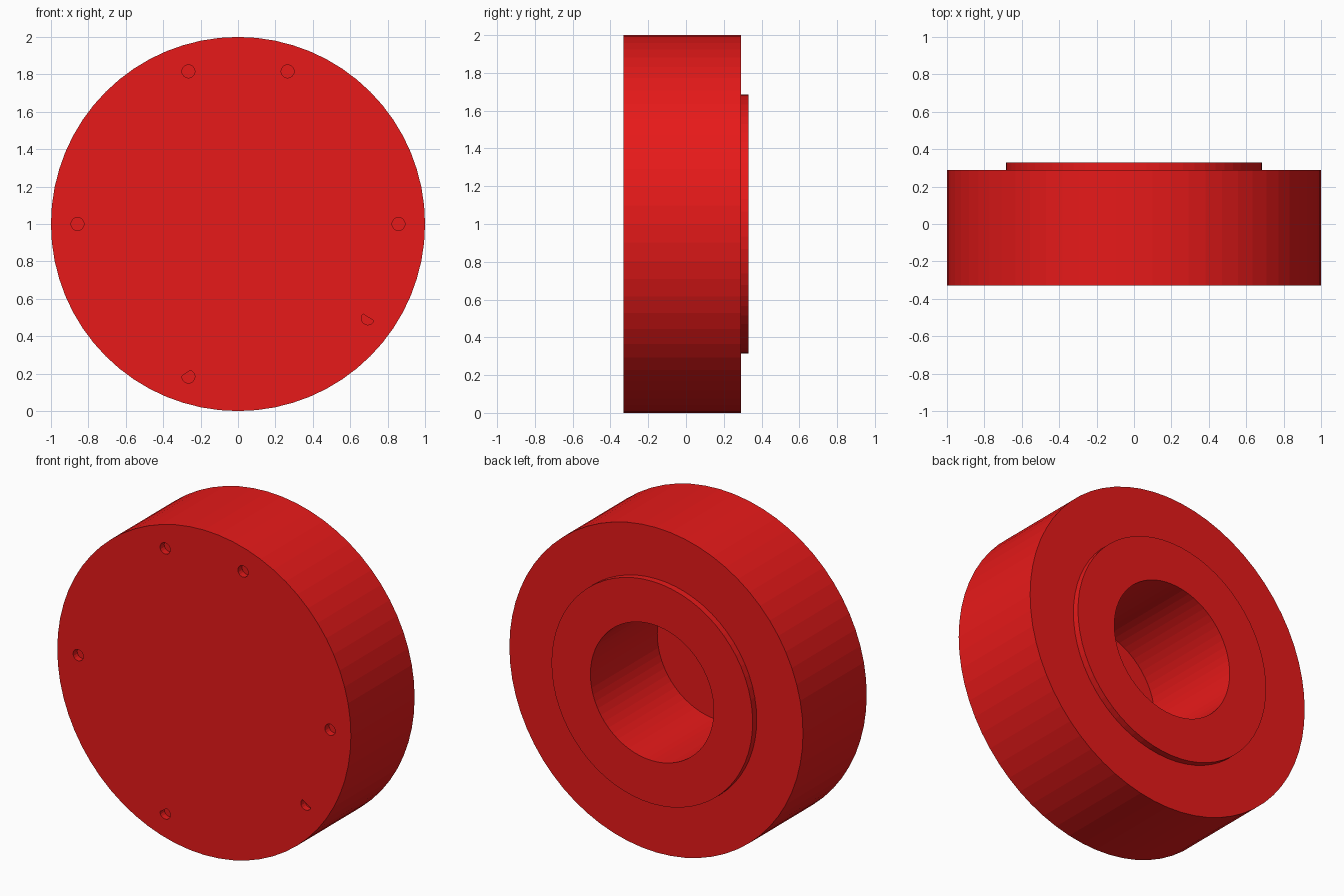
import bpy, bmesh, math
from mathutils import Vector, Matrix

if "Cube" in bpy.data.objects:
    bpy.data.objects.remove(bpy.data.objects["Cube"])

SEG = 64
FRONT, BACK, BOSS = -0.33, 0.29, 0.33

red = bpy.data.materials.new("red_paint")
red.diffuse_color = (0.8, 0.01, 0.01, 1)
red.use_nodes = True
red.node_tree.nodes["Principled BSDF"].inputs["Base Color"].default_value = red.diffuse_color


def make_object(name, bm):
    bmesh.ops.recalc_face_normals(bm, faces=bm.faces)
    mesh = bpy.data.meshes.new(name)
    bm.to_mesh(mesh)
    bm.free()
    mesh.materials.append(red)
    obj = bpy.data.objects.new(name, mesh)
    bpy.context.collection.objects.link(obj)
    return obj


def ring(bm, radius, y):
    return [bm.verts.new((radius * math.cos(a), y, 1 + radius * math.sin(a)))
            for a in (2 * math.pi * i / SEG for i in range(SEG))]


# Wheel body: stepped disc with a raised boss and a deep blind bore at the back
profile = [(1.0, FRONT), (1.0, BACK), (0.685, BACK), (0.685, BOSS),
           (0.42, BOSS), (0.42, FRONT + 0.01)]
bm = bmesh.new()
rings = [ring(bm, r, y) for r, y in profile]
for a, b in zip(rings, rings[1:]):
    for i in range(SEG):
        j = (i + 1) % SEG
        bm.faces.new((a[i], a[j], b[j], b[i]))
bm.faces.new(rings[0])
bm.faces.new(rings[-1])
body = make_object("wheel_body", bm)

# Small front pits: angle in degrees, then an optional clipping direction and offset
pits = [(0, None, 0), (72, None, 0), (108, None, 0), (180, None, 0),
        (252, 125, 0.022), (324, 57, 0.006)]
bm = bmesh.new()
for angle, clip, offset in pits:
    a = math.radians(angle)
    centre = Vector((0.858 * math.cos(a), FRONT, 1 + 0.858 * math.sin(a)))
    pit = bmesh.new()
    bmesh.ops.create_cone(pit, cap_ends=True, segments=16, radius1=0.035,
                          radius2=0.035, depth=0.08,
                          matrix=Matrix.Translation(centre) @ Matrix.Rotation(math.pi / 2, 4, 'X'))
    if clip is not None:
        c = math.radians(clip)
        n = Vector((math.cos(c), 0, math.sin(c)))
        cut = bmesh.ops.bisect_plane(pit, geom=pit.verts[:] + pit.edges[:] + pit.faces[:],
                                     plane_co=centre + n * offset, plane_no=n, clear_outer=True)
        edges = [e for e in cut["geom_cut"] if isinstance(e, bmesh.types.BMEdge)]
        bmesh.ops.holes_fill(pit, edges=edges)
    temp = bpy.data.meshes.new("pit")
    pit.to_mesh(temp)
    pit.free()
    bm.from_mesh(temp)
    bpy.data.meshes.remove(temp)
cutter = make_object("pit_cutter", bm)
cutter.hide_render = True
cutter.hide_viewport = True

mod = body.modifiers.new("front_pits", 'BOOLEAN')
mod.operation = 'DIFFERENCE'
mod.solver = 'EXACT'
mod.object = cutter
